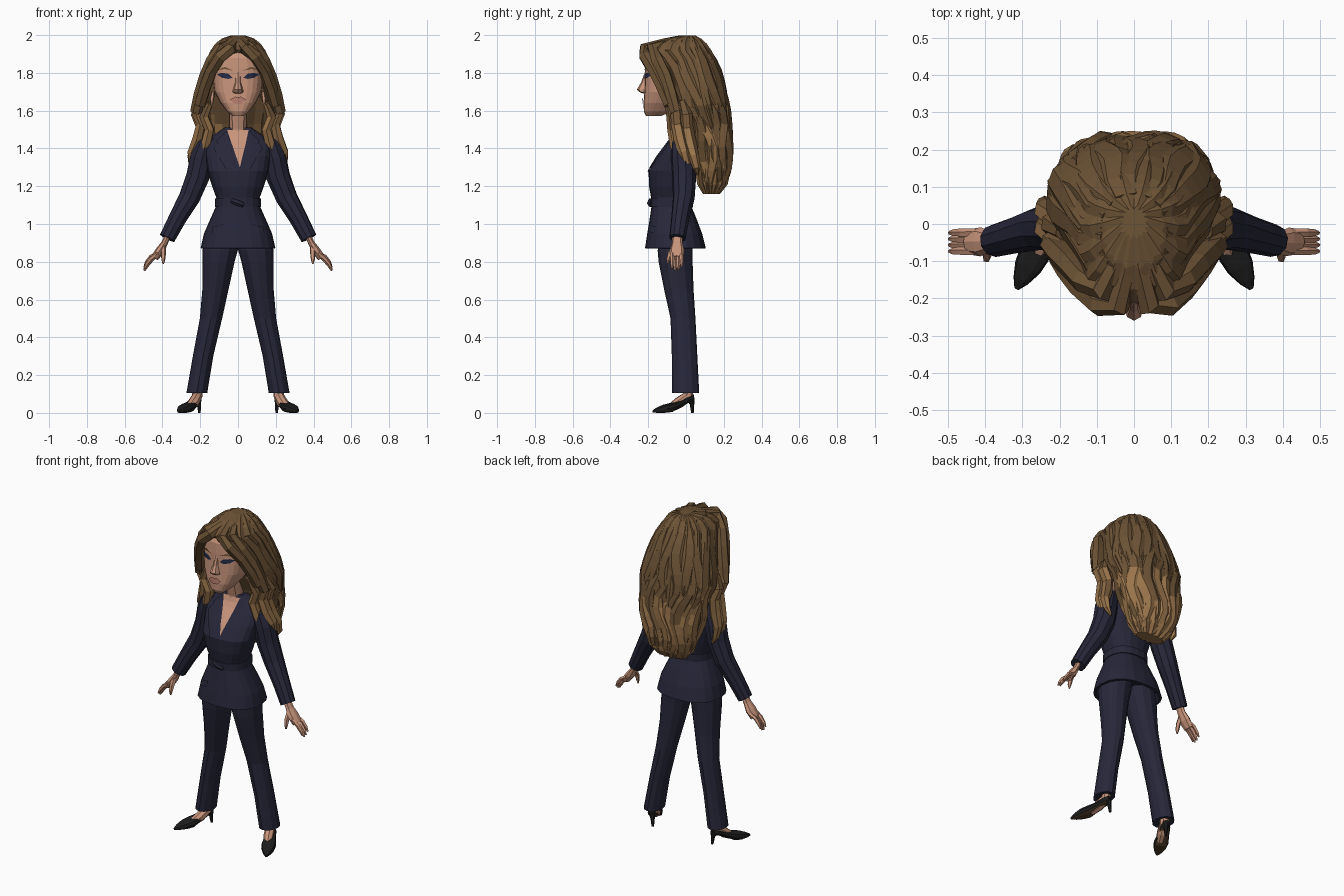
import bpy, bmesh, math, random
from mathutils import Vector
from mathutils.bvhtree import BVHTree

random.seed(4)
if "Cube" in bpy.data.objects:
    bpy.data.objects.remove(bpy.data.objects["Cube"])


def material(name, r, g, b):
    m = bpy.data.materials.new(name)
    m.use_nodes = True
    m.diffuse_color = (r, g, b, 1)
    node = next(n for n in m.node_tree.nodes if n.type == 'BSDF_PRINCIPLED')
    node.inputs["Base Color"].default_value = (r, g, b, 1)
    node.inputs["Roughness"].default_value = 0.8
    return m


SUIT = material("navy suit", .020, .020, .042)
SKIN = material("skin", .58, .30, .20)
HAIR = material("brown hair", .155, .088, .037)
TIPS = material("light brown hair", .32, .175, .07)
SHOE = material("black leather", .012, .012, .012)
SOLE = material("brown sole", .07, .042, .02)
EYE = material("dark blue eye makeup", .018, .025, .06)
LIPS = material("lips", .46, .20, .15)


def finish(name, bm, mats, rule=None):
    bmesh.ops.recalc_face_normals(bm, faces=bm.faces[:])
    for f in bm.faces:
        f.normal_update()
        if rule:
            f.material_index = rule(f.calc_center_median(), f.normal)
    me = bpy.data.meshes.new(name)
    bm.to_mesh(me)
    tree = BVHTree.FromBMesh(bm)
    bm.free()
    for m in mats:
        me.materials.append(m)
    bpy.context.collection.objects.link(bpy.data.objects.new(name, me))
    return tree


def loft(name, rings, mats, rule=None):
    """Skin a list of equal closed rings and cap both ends."""
    bm = bmesh.new()
    rows = [[bm.verts.new(p) for p in ring] for ring in rings]
    n = len(rows[0])
    for a, b in zip(rows, rows[1:]):
        for i in range(n):
            bm.faces.new((a[i], a[(i + 1) % n], b[(i + 1) % n], b[i]))
    bm.faces.new(rows[0])
    bm.faces.new(rows[-1])
    return finish(name, bm, mats, rule)


def rounded(c, s, p):
    return math.copysign(abs(c) ** (2 / p), c) * s


def oval(z, front, back, rx, cx=0, n=20, p=2.4):
    """Horizontal ring starting at the front."""
    cy, ry = (front + back) / 2, (back - front) / 2
    return [Vector((cx + rounded(math.sin(t), rx, p), cy - rounded(math.cos(t), ry, p), z))
            for t in (math.tau * i / n for i in range(n))]


def tube(name, pts, mats, n=6, aspect=1, rule=None, u=Vector((.1, 1, .15))):
    """Sweep a section along points (x, y, z, radius); u is its wide direction."""
    ps = [Vector(p[:3]) for p in pts]
    rings = []
    for i, p in enumerate(ps):
        t = (ps[min(i + 1, len(ps) - 1)] - ps[max(i - 1, 0)]).normalized()
        u = (u - t * u.dot(t)).normalized()
        v, r = t.cross(u), pts[i][3]
        rings.append([p + u * math.cos(a) * r + v * math.sin(a) * r * aspect
                      for a in (math.tau * k / n for k in range(n))])
    return loft(name, rings, mats, rule)


def plate(name, outline, tree, mat, lift=.005):
    """Thin detail draped from the front onto a surface."""
    bm = bmesh.new()
    bm.faces.new([bm.verts.new((x, -.1, z)) for x, z in outline])
    bmesh.ops.triangulate(bm, faces=bm.faces[:])
    bmesh.ops.subdivide_edges(bm, edges=bm.edges[:], cuts=6, use_grid_fill=True)
    for v in bm.verts:
        hit = tree.ray_cast(Vector((v.co.x, -1, v.co.z)), Vector((0, 1, 0)))[0]
        if hit:
            v.co.y = hit.y - lift
    finish(name, bm, [mat])


def flip(pts, s):
    return [(p[0] * s, *p[1:]) for p in pts]


# Jacket: hem turned inward, waist, bust and shoulders
jacket = loft("jacket", [oval(*r) for r in (
    (.92, -.19, .08, .165), (.87, -.2, .09, .185), (.872, -.217, .105, .198),
    (.95, -.205, .085, .18), (1.03, -.192, .055, .145), (1.09, -.183, .03, .118),
    (1.14, -.185, .028, .115), (1.2, -.196, .035, .137), (1.28, -.198, .042, .16),
    (1.36, -.15, .048, .172), (1.42, -.105, .048, .178), (1.46, -.075, .042, .145),
    (1.51, -.058, .025, .07))], [SUIT])
loft("belt", [oval(z, -.19, .036, .122) for z in (1.09, 1.135)], [SUIT])
tube("belt_knot", [(-.035, -.186, 1.125, .013), (0, -.19, 1.112, .017),
                   (.03, -.186, 1.1, .013)], [SUIT])
plate("neckline", [(-.058, 1.497), (.058, 1.497), (.01, 1.3)], jacket, SKIN)

# Head and neck
head = loft("head", [oval(*r, n=24, p=2.8) for r in (
    (1.573, -.212, -.13, .032), (1.595, -.223, -.07, .058), (1.64, -.225, -.02, .092),
    (1.7, -.22, .05, .124), (1.76, -.217, .08, .133), (1.82, -.216, .1, .133),
    (1.88, -.213, .09, .125), (1.925, -.19, .08, .1))], [SKIN])
loft("neck", [oval(z, f, b, w, n=10) for z, f, b, w in (
    (1.44, -.07, .02, .06), (1.5, -.07, .02, .047), (1.62, -.1, .02, .048))], [SKIN])
loft("nose", [oval(z, f, -.19, w, n=8, p=2) for z, f, w in (
    (1.69, -.226, .022), (1.7, -.25, .03), (1.712, -.26, .026),
    (1.75, -.238, .015), (1.805, -.217, .013))], [SKIN])
plate("upper_lip", [(-.043, 1.657), (-.014, 1.675), (0, 1.67), (.014, 1.675), (.043, 1.657)],
      head, LIPS, .009)
plate("lower_lip", [(-.043, 1.656), (.043, 1.656), (.018, 1.637), (-.018, 1.637)], head, LIPS, .007)

# Hair shell: z, front, back, half width
HAIR_ROWS = [(1.997, -.03, .04, .03), (1.982, -.11, .07, .075), (1.955, -.175, .1, .11),
             (1.92, -.21, .125, .135), (1.87, -.165, .15, .158), (1.8, -.135, .178, .178),
             (1.7, -.095, .205, .208), (1.62, -.055, .222, .225), (1.53, -.01, .232, .2),
             (1.42, .03, .232, .195), (1.3, .055, .23, .165), (1.21, .07, .21, .13),
             (1.16, .1, .17, .085)]


def hair_at(a, z, out=0):
    z = max(min(z, HAIR_ROWS[0][0]), HAIR_ROWS[-1][0])
    for hi, lo in zip(HAIR_ROWS, HAIR_ROWS[1:]):
        if lo[0] <= z:
            k = (hi[0] - z) / (hi[0] - lo[0])
            _, f, b, w = (h + (l - h) * k for h, l in zip(hi, lo))
            return Vector((rounded(math.sin(a), w + out, 2.2),
                           (f + b) / 2 - rounded(math.cos(a), (b - f) / 2 + out, 2.2), z))


loft("hair_mass", [[hair_at(math.tau * k / 32, row[0], .012 * (k % 2)) for k in range(32)]
                   for row in HAIR_ROWS], [HAIR, TIPS],
     lambda c, n: int(c.z < 1.36 + .12 * math.sin(c.x * 45)))


def strand(name, a, top, bottom, r, wave, fade, aspect):
    phase, pts = random.uniform(0, 6), []
    for i in range(9):
        k = i / 8
        p = hair_at(a + wave * math.sin(k * 8 + phase), top + (bottom - top) * k, -.004)
        pts.append((*p, r * (.25 + .75 * math.sin(math.pi * (.08 + .86 * k)))))
    tube(name, pts, [HAIR, TIPS], 6, aspect, lambda c, n: int(c.z < fade + .5 * n.x * n.z),
         Vector((math.cos(a), math.sin(a), 0)))


# Broad strands sweeping from the crown, then wavy lower curls
for i in range(15):
    a = .8 + (math.tau - 1.6) * i / 14
    strand(f"crown_strand_{i}", a, 1.972, random.uniform(1.4, 1.55), random.uniform(.04, .055),
           .07, random.uniform(1.42, 1.6), .42)
for i in range(13):
    a = 1.2 + (math.tau - 2.4) * i / 12
    strand(f"lower_curl_{i}", a, random.uniform(1.62, 1.74), random.uniform(1.165, 1.24),
           random.uniform(.038, .05), .16, random.uniform(1.28, 1.58), .55)

for side, s in (("left", 1), ("right", -1)):
    # Parted fringe and curls over the shoulders
    tube(side + "_inner_fringe", flip([
        (.012, -.1, 1.962, .024), (.042, -.222, 1.925, .032), (.092, -.215, 1.888, .034),
        (.142, -.17, 1.81, .033), (.175, -.125, 1.72, .034), (.2, -.09, 1.63, .03)], s),
        [HAIR], 6)
    tube(side + "_outer_fringe", flip([
        (.03, -.07, 1.967, .022), (.085, -.18, 1.93, .033), (.135, -.15, 1.865, .035),
        (.17, -.11, 1.78, .036), (.2, -.08, 1.68, .036), (.224, -.055, 1.59, .03)], s),
        [HAIR], 6)
    for j, (dx, dy, dz) in enumerate(((0, 0, 0), (-.045, -.02, -.03), (0, .05, -.02))):
        tube(f"{side}_shoulder_curl_{j}", flip([(x + dx, y + dy, z + dz, r) for x, y, z, r in (
            (.195, -.07, 1.67, .022), (.224, -.05, 1.6, .034), (.196, -.045, 1.53, .034),
            (.215, -.03, 1.45, .036), (.245, -.01, 1.38, .03), (.243, .005, 1.32, .022),
            (.22, .01, 1.28, .006))], s), [HAIR, TIPS], 6, .8,
            lambda c, n: int(c.z < 1.6 and n.y + n.z < .9))

    # Face details
    plate(side + "_eye", flip([(.028, 1.774), (.05, 1.795), (.085, 1.801), (.112, 1.792),
                               (.085, 1.774), (.05, 1.768)], s), head, EYE)
    plate(side + "_eyebrow", flip([(.025, 1.812), (.07, 1.832), (.112, 1.815),
                                   (.07, 1.82)], s), head, HAIR, .006)
    tube(side + "_earring", flip([(.132, -.1, 1.7, .008), (.138, -.1, 1.66, .012),
                                  (.138, -.1, 1.63, .004)], s), [SKIN], 5)

    # Lapel and pocket flap
    plate(side + "_lapel", flip([(.056, 1.497), (.115, 1.44), (.09, 1.415), (.13, 1.4),
                                 (.05, 1.27), (.014, 1.3)], s), jacket, SUIT, .008)
    plate(side + "_pocket_flap", flip([(.07, 1.0), (.135, .985), (.14, .95), (.075, .965)], s),
          jacket, SUIT, .008)

    # Sleeve, hand and fingers
    tube(side + "_sleeve", flip([
        (.13, -.02, 1.455, .035), (.17, -.02, 1.42, .058), (.192, -.015, 1.35, .065),
        (.213, -.01, 1.25, .064), (.257, -.012, 1.14, .058), (.32, -.03, 1.03, .049),
        (.375, -.045, .925, .044)], s), [SUIT], 10)
    tube(side + "_hand", flip([(.367, -.045, .945, .027), (.388, -.047, .9, .028),
                               (.412, -.048, .86, .039), (.442, -.048, .82, .034)], s),
         [SKIN], 8, .6)
    for j in range(4):
        y, drop = -.073 + .0165 * j, (.012, 0, .005, .02)[j]
        tube(f"{side}_finger_{j}", flip([
            (.425, y, .845, .012), (.462, y, .805 + drop, .0115),
            (.483, y, .778 + drop, .01), (.496, y, .752 + drop, .005)], s), [SKIN], 5)
    tube(side + "_thumb", flip([(.395, -.062, .88, .015), (.395, -.083, .845, .014),
                                (.396, -.093, .812, .011), (.396, -.095, .788, .004)], s), [SKIN], 5)

    # Trouser leg with a pressed front crease
    loft(side + "_trouser_leg", [oval(z, f, b, w, cx * s, 12, 2) for z, cx, f, b, w in (
        (.94, .08, -.14, .04, .085), (.86, .095, -.15, .035, .094), (.8, .103, -.145, .035, .085),
        (.65, .12, -.115, .04, .069), (.5, .143, -.082, .05, .059), (.3, .185, -.075, .06, .054),
        (.105, .218, -.073, .07, .055), (.11, .218, -.06, .057, .045))], [SUIT])

    # Foot, pointed shoe and stiletto heel
    tube(side + "_foot", flip([(.213, .015, .14, .028), (.216, .01, .09, .028),
                               (.235, -.035, .055, .03), (.255, -.075, .03, .024)], s), [SKIN], 8)
    heel, toe = Vector((.208 * s, .035, 0)), Vector((.316 * s, -.175, 0))
    ahead = (toe - heel).normalized()
    across = ahead.cross(Vector((0, 0, 1)))
    rings = []
    for t, low, high, w in ((0, .06, .1, .018), (.03, .052, .09, .03), (.08, .03, .064, .034),
                            (.13, .004, .052, .042), (.17, 0, .043, .037), (.21, 0, .028, .022),
                            (.236, .002, .014, .006)):
        mid = heel + ahead * t + Vector((0, 0, (low + high) / 2))
        rings.append([mid + across * rounded(math.cos(a), w, 3)
                      + Vector((0, 0, rounded(math.sin(a), (high - low) / 2, 3)))
                      for a in (math.tau * k / 10 for k in range(10))])
    loft(side + "_shoe", rings, [SHOE, SOLE], lambda c, n: int(n.z < -.7))
    tube(side + "_heel", flip([(.212, .025, .075, .022), (.207, .032, .045, .012),
                               (.204, .034, 0, .007)], s), [SHOE], 6)
